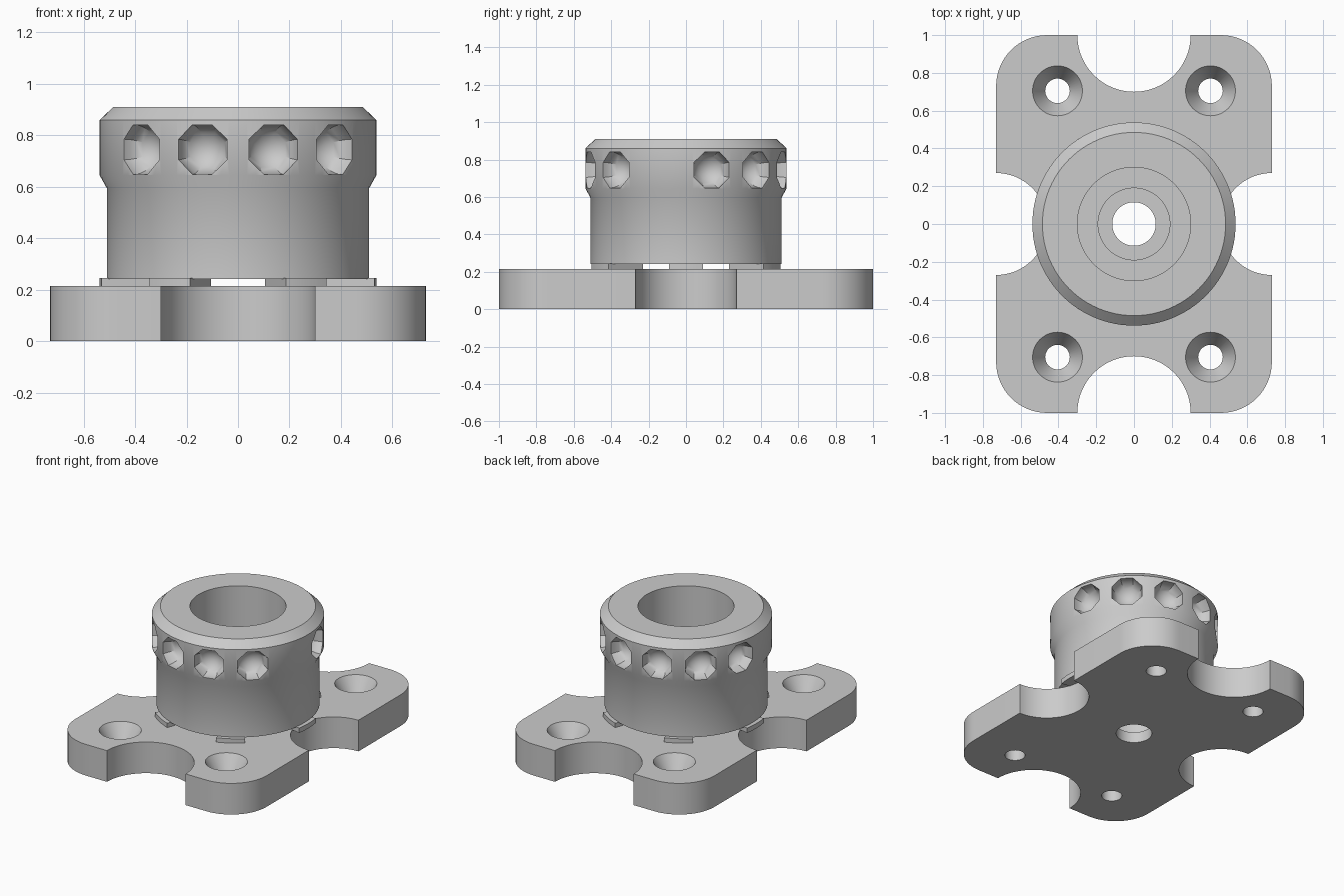
import bpy, bmesh
from math import pi, sin, cos, radians
from mathutils import Matrix, Vector

if "Cube" in bpy.data.objects:
    bpy.data.objects.remove(bpy.data.objects["Cube"])

grey = bpy.data.materials.new("plain grey")
grey.use_nodes = True
colour = (0.6, 0.6, 0.6, 1)
grey.diffuse_color = colour
grey.node_tree.nodes["Principled BSDF"].inputs["Base Color"].default_value = colour


def make(name, bm):
    bmesh.ops.recalc_face_normals(bm, faces=bm.faces[:])
    mesh = bpy.data.meshes.new(name)
    bm.to_mesh(mesh)
    bm.free()
    mesh.materials.append(grey)
    ob = bpy.data.objects.new(name, mesh)
    bpy.context.collection.objects.link(ob)
    return ob


def arc(cx, cy, r, a0, a1, n):
    steps = [radians(a0 + (a1 - a0) * i / n) for i in range(n + 1)]
    return [(cx + r * cos(a), cy + r * sin(a)) for a in steps]


def prism(bm, points, z0, z1):
    face = bm.faces.new([bm.verts.new((x, y, z0)) for x, y in points])
    top = bmesh.ops.extrude_face_region(bm, geom=[face])["geom"]
    verts = [v for v in top if isinstance(v, bmesh.types.BMVert)]
    bmesh.ops.translate(bm, verts=verts, vec=(0, 0, z1 - z0))


def lathe(bm, profile, n=96, x=0, y=0):
    # closed (radius, z) loop turned about a vertical axis
    rings = []
    for i in range(n):
        a = 2 * pi * i / n
        rings.append([bm.verts.new((x + r * cos(a), y + r * sin(a), z)) for r, z in profile])
    m = len(profile)
    for i in range(n):
        p, q = rings[i], rings[(i + 1) % n]
        for j in range(m):
            k = (j + 1) % m
            bm.faces.new((p[j], q[j], q[k], p[k]))


def plug(bm, rings, x, y, n=48):
    # solid stack of circles, capped at both ends
    loops = [[bm.verts.new((px, py, z)) for px, py in arc(x, y, r, 0, 360, n)[:-1]]
             for r, z in rings]
    for low, high in zip(loops, loops[1:]):
        for i in range(n):
            k = (i + 1) % n
            bm.faces.new((low[i], low[k], high[k], high[i]))
    bm.faces.new(loops[0])
    bm.faces.new(loops[-1])


def cut(ob, cutter):
    cutter.hide_render = True
    mod = ob.modifiers.new("cut", 'BOOLEAN')
    mod.operation, mod.solver, mod.object = 'DIFFERENCE', 'EXACT', cutter
    bpy.ops.object.select_all(action='DESELECT')
    bpy.context.view_layer.objects.active = ob
    ob.select_set(True)
    bpy.ops.object.modifier_apply(modifier=mod.name)
    bpy.data.objects.remove(cutter)


def smooth(ob):
    bpy.ops.object.select_all(action='DESELECT')
    bpy.context.view_layer.objects.active = ob
    ob.select_set(True)
    bpy.ops.object.shade_smooth_by_angle(angle=radians(30))


# Base plate: rounded rectangle with a scoop in each edge
W, L, H, corner = 0.73, 1.0, 0.215, 0.27
outline = []
outline += arc(W, 0, 0.27, 270, 90, 32)
outline += arc(W - corner, L - corner, corner, 0, 90, 16)
outline += arc(0, L, 0.3, 360, 180, 32)
outline += arc(corner - W, L - corner, corner, 90, 180, 16)
outline += arc(-W, 0, 0.27, 90, -90, 32)
outline += arc(corner - W, corner - L, corner, 180, 270, 16)
outline += arc(0, -L, 0.3, 180, 0, 32)
outline += arc(W - corner, corner - L, corner, 270, 360, 16)
bm = bmesh.new()
prism(bm, outline, 0, H)
plate = make("base_plate", bm)

# Countersunk screw holes and stepped centre hole
bm = bmesh.new()
for sx in (-1, 1):
    for sy in (-1, 1):
        plug(bm, [(0.065, -0.1), (0.065, 0.1), (0.132, H), (0.132, 0.3)], sx * 0.405, sy * 0.705)
plug(bm, [(0.115, -0.1), (0.115, 0.075), (0.19, 0.075), (0.19, 0.3)], 0, 0, 64)
cut(plate, make("hole_cutter", bm))
smooth(plate)

# Collar with a flared, chamfered head and a straight bore
bm = bmesh.new()
lathe(bm, [(0.3, 0.242), (0.51, 0.242), (0.51, 0.595), (0.538, 0.645),
           (0.538, 0.86), (0.485, 0.91), (0.3, 0.91)])
collar = make("collar", bm)

# Grip dimples: eight-sided bowls, two positions left blank
bm = bmesh.new()
for k in range(12):
    angle = 15 + 30 * k
    if angle in (195, 345):
        continue
    a = radians(angle)
    place = (Matrix.Translation((0.53 * cos(a), 0.53 * sin(a), 0.745))
             @ Matrix.Rotation(a, 4, 'Z') @ Matrix.Rotation(pi / 2, 4, 'Y')
             @ Matrix.Rotation(pi / 8, 4, 'Z'))
    bmesh.ops.create_uvsphere(bm, u_segments=8, v_segments=12, radius=0.105, matrix=place)
cut(collar, make("dimple_cutter", bm))
smooth(collar)

# Spacer tabs between plate and collar
bm = bmesh.new()
for k in range(6):
    mid = 60 * k
    sector = arc(0, 0, 0.538, mid - 9.7, mid + 9.7, 6) + arc(0, 0, 0.3, mid + 9.7, mid - 9.7, 6)
    prism(bm, sector, H - 0.003, 0.245)
smooth(make("spacer_tabs", bm))
